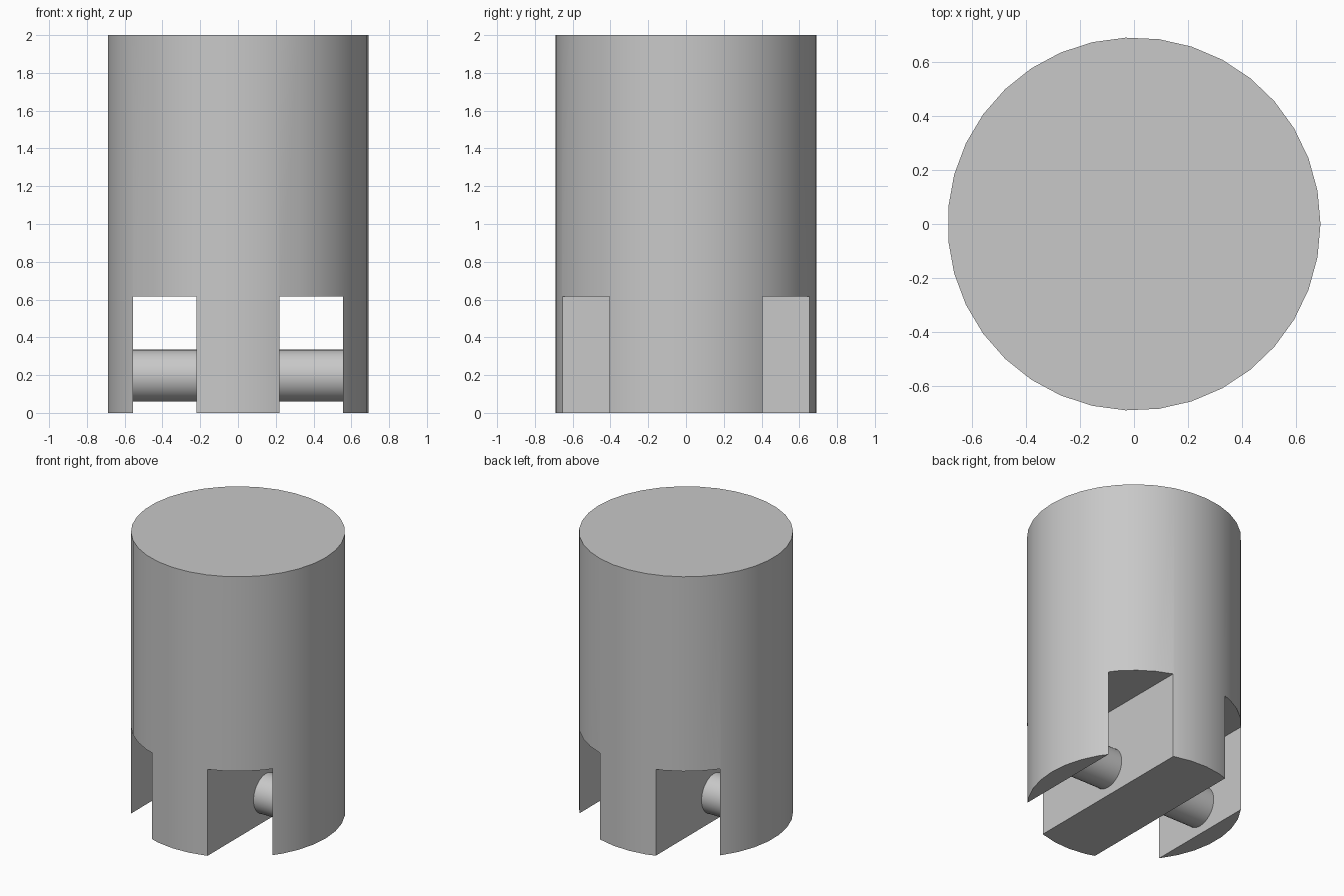
import bpy
import math

cube = bpy.data.objects.get("Cube")
if cube:
    bpy.data.objects.remove(cube, do_unlink=True)

RADIUS, HEIGHT = 0.691, 2.0
SLOT_IN, SLOT_OUT, SLOT_TOP = 0.219, 0.556, 0.615
PIN_RADIUS, PIN_Z = 0.138, 0.197
MID = (SLOT_IN + SLOT_OUT) / 2
WIDTH = SLOT_OUT - SLOT_IN

grey = bpy.data.materials.new("plain grey")
grey.use_nodes = True
colour = (0.58, 0.58, 0.58, 1)
grey.diffuse_color = colour
grey.node_tree.nodes["Principled BSDF"].inputs["Base Color"].default_value = colour


def finish(obj, name):
    obj.name = name
    obj.data.materials.clear()
    obj.data.materials.append(grey)
    bpy.ops.object.select_all(action="DESELECT")
    obj.select_set(True)
    bpy.context.view_layer.objects.active = obj
    bpy.ops.object.shade_smooth_by_angle(angle=math.radians(30))


# Solid round body, turned so that one corner lies on +x
bpy.ops.mesh.primitive_cylinder_add(vertices=35, radius=RADIUS, depth=HEIGHT,
                                    location=(0, 0, HEIGHT / 2),
                                    rotation=(0, 0, -math.pi / 2))
body = bpy.context.object
bpy.ops.object.transform_apply(location=True, rotation=True, scale=True)

# Two slots cut through the foot from front to back
for side in (-1, 1):
    bpy.ops.mesh.primitive_cube_add(size=1, location=(side * MID, 0, SLOT_TOP - 0.5))
    cutter = bpy.context.object
    cutter.scale = (WIDTH, 2, 1)
    cutter.hide_render = True
    cut = body.modifiers.new("slot", "BOOLEAN")
    cut.operation = "DIFFERENCE"
    cut.solver = "EXACT"
    cut.object = cutter
    bpy.context.view_layer.objects.active = body
    bpy.ops.object.modifier_apply(modifier=cut.name)
    bpy.data.objects.remove(cutter, do_unlink=True)
finish(body, "slotted_body")

# Cross pin spanning each slot
for side, label in ((-1, "right"), (1, "left")):
    bpy.ops.mesh.primitive_cylinder_add(vertices=32, radius=PIN_RADIUS, depth=WIDTH,
                                        end_fill_type="NOTHING",
                                        location=(side * MID, 0, PIN_Z),
                                        rotation=(0, math.pi / 2, 0))
    finish(bpy.context.object, label + "_cross_pin")
